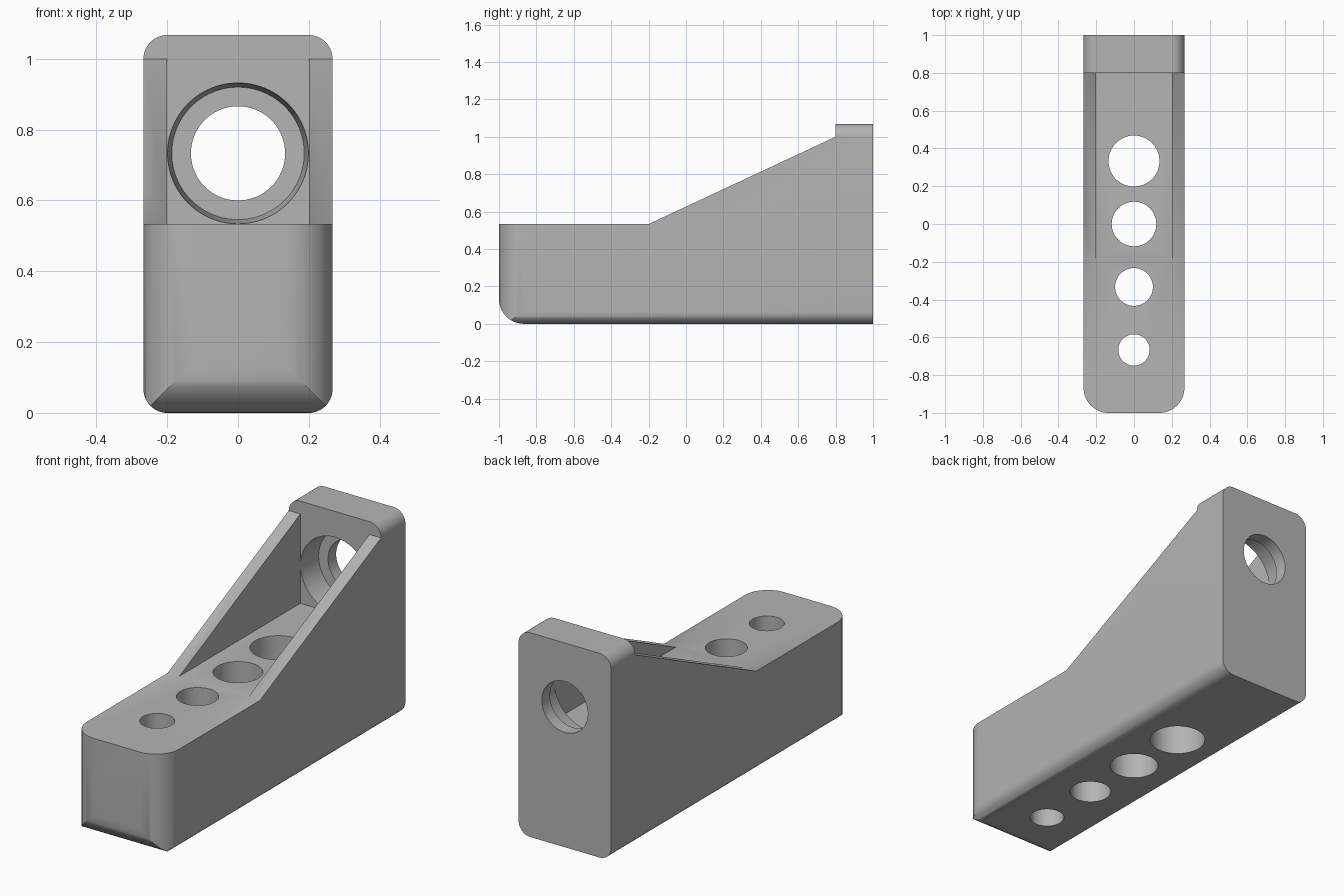
import bpy, bmesh
from math import cos, sin, pi, radians
from mathutils import Vector

cube = bpy.data.objects.get("Cube")
if cube:
    bpy.data.objects.remove(cube, do_unlink=True)

HALF_W, TOP, DECK = 0.267, 1.067, 0.533
WALL_Y, RIB_X, BORE_Z = 0.8, 0.2, 0.733
R_SMALL, R_BIG = 0.067, 0.133

grey = bpy.data.materials.new("plain_grey")
grey.use_nodes = True
COLOUR = (0.46, 0.46, 0.46, 1)
grey.diffuse_color = COLOUR
grey.node_tree.nodes["Principled BSDF"].inputs["Base Color"].default_value = COLOUR


def rounded(corners, steps=14):
    """Outline from (u, v, radius) right-angle corners, with arcs at rounded ones."""
    pts = []
    for i, (u, v, r) in enumerate(corners):
        p = Vector((u, v))
        if not r:
            pts.append(p)
            continue
        a = (Vector(corners[i - 1][:2]) - p).normalized() * r
        b = (Vector(corners[(i + 1) % len(corners)][:2]) - p).normalized() * r
        for k in range(steps + 1):
            t = k / steps * pi / 2
            pts.append(p + a * (1 - sin(t)) + b * (1 - cos(t)))
    return pts


def finish(name, bm):
    bmesh.ops.recalc_face_normals(bm, faces=bm.faces)
    mesh = bpy.data.meshes.new(name)
    bm.to_mesh(mesh)
    bm.free()
    mesh.materials.append(grey)
    obj = bpy.data.objects.new(name, mesh)
    bpy.context.collection.objects.link(obj)
    return obj


def prism(name, outline, place, lo, hi):
    """Extrude an outline from lo to hi; place maps (u, v, depth) to x, y, z."""
    bm = bmesh.new()
    face = bm.faces.new([bm.verts.new(place(u, v, lo)) for u, v in outline])
    new = bmesh.ops.extrude_face_region(bm, geom=[face])["geom"]
    shift = Vector(place(0, 0, hi)) - Vector(place(0, 0, lo))
    bmesh.ops.translate(bm, vec=shift, verts=[g for g in new if isinstance(g, bmesh.types.BMVert)])
    return finish(name, bm)


def lathe(name, profile, place, sides=96):
    """Closed solid of revolution from (radius, depth) rings."""
    bm = bmesh.new()
    rings = [[bm.verts.new(place(r * cos(2 * pi * k / sides), r * sin(2 * pi * k / sides), d))
              for k in range(sides)] for r, d in profile]
    for a, b in zip(rings, rings[1:]):
        for k in range(sides):
            n = (k + 1) % sides
            bm.faces.new((a[k], a[n], b[n], b[k]))
    bm.faces.new(rings[0])
    bm.faces.new(rings[-1])
    return finish(name, bm)


def combine(target, tool, operation):
    mod = target.modifiers.new(tool.name, "BOOLEAN")
    mod.operation, mod.solver, mod.object = operation, "EXACT", tool
    tool.hide_render = True
    bpy.context.view_layer.objects.active = target
    bpy.ops.object.modifier_apply(modifier=mod.name)
    bpy.data.objects.remove(tool, do_unlink=True)


# Body: rounded end section, trimmed by the side and plan outlines
end = rounded([(-HALF_W, 0, R_SMALL), (HALF_W, 0, R_SMALL),
               (HALF_W, TOP, R_SMALL), (-HALF_W, TOP, R_SMALL)])
body = prism("bracket_body", end, lambda u, v, d: (u, d, v), -1.2, 1)

side = rounded([(-1, 0, R_BIG), (1.2, 0, 0), (1.2, 1.2, 0), (WALL_Y, 1.2, 0),
                (WALL_Y, 1, 0), (-0.2, DECK, 0), (-1, DECK, 0)])
combine(body, prism("side_trim", side, lambda u, v, d: (d, u, v), -0.4, 0.4), "INTERSECT")

plan = rounded([(-HALF_W - 0, -1, R_BIG), (HALF_W, -1, R_BIG), (HALF_W, 1.2, 0), (-HALF_W, 1.2, 0)])
combine(body, prism("plan_trim", plan, lambda u, v, d: (u, v, d), -0.2, 1.3), "INTERSECT")

# Channel between the two sloping ribs
channel = rounded([(-RIB_X, -0.2, 0), (RIB_X, -0.2, 0), (RIB_X, WALL_Y, 0), (-RIB_X, WALL_Y, 0)])
combine(body, prism("channel_cut", channel, lambda u, v, d: (u, v, d), DECK, 1.3), "DIFFERENCE")

# Row of upright holes, growing towards the back
for i, radius in enumerate((0.083, 0.1, 0.118, 0.135)):
    y = (i - 2) / 3
    combine(body, lathe("deck_hole_cut", [(radius, -0.1), (radius, 0.7)],
                        lambda u, v, d: (u, y + v, d)), "DIFFERENCE")

# Tapered recess and through hole in the back wall
bore = [(0.199, WALL_Y - 0.01), (0.199, WALL_Y), (0.187, 0.933), (0.133, 0.933), (0.133, 1.1)]
combine(body, lathe("wall_bore_cut", bore, lambda u, v, d: (u, d, BORE_Z + v)), "DIFFERENCE")

# Smooth the rounds, keep the edges crisp
bpy.ops.object.select_all(action="DESELECT")
body.select_set(True)
bpy.context.view_layer.objects.active = body
bpy.ops.object.shade_smooth_by_angle(angle=radians(30))
